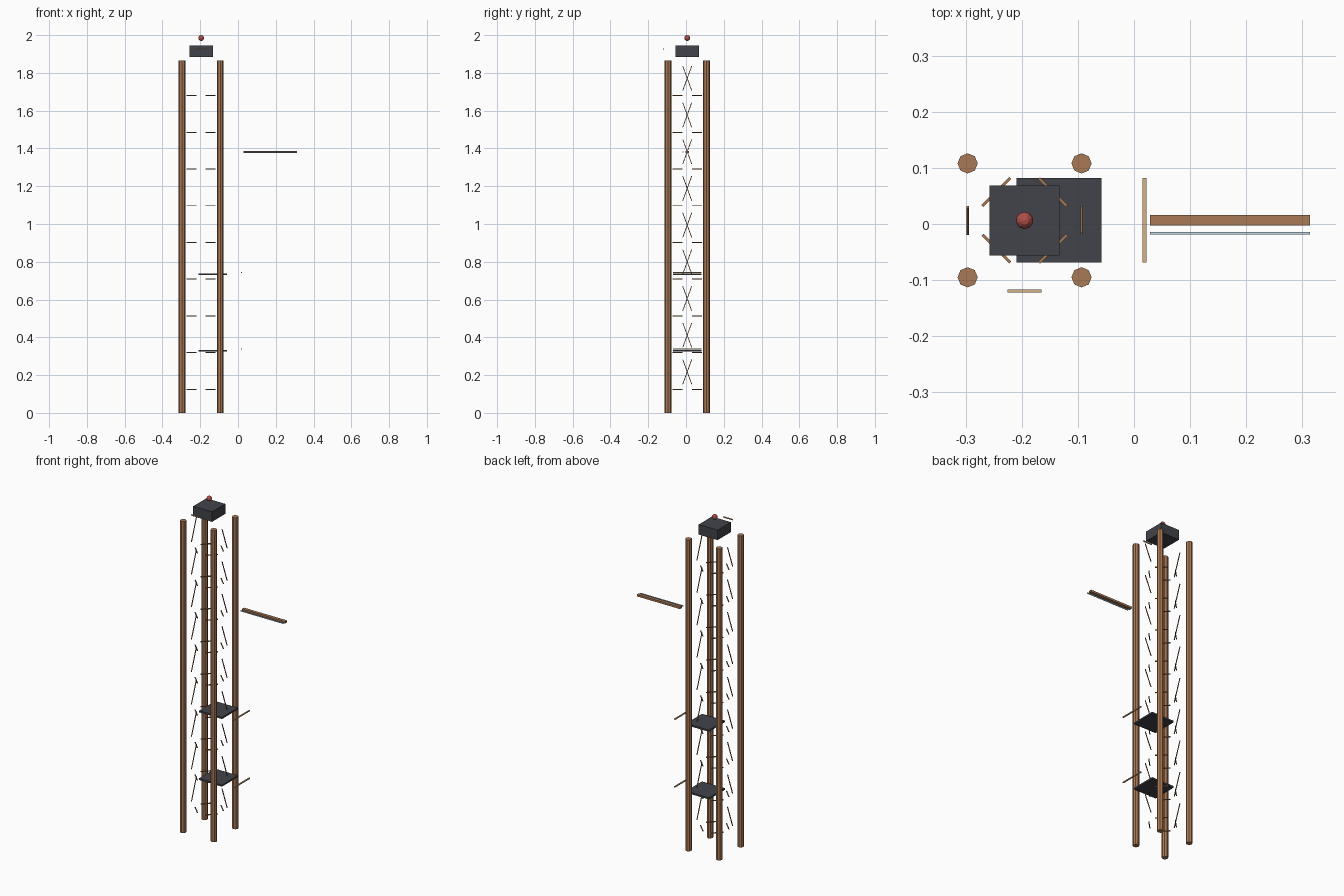
import bpy
from math import radians

if "Cube" in bpy.data.objects:
    bpy.data.objects.remove(bpy.data.objects["Cube"])

CX, CY = -0.195, 0.0065      # tower axis
HALF = 0.1015                # half spacing of the posts


def material(name, rgb):
    m = bpy.data.materials.new(name)
    m.diffuse_color = (*rgb, 1)
    m.use_nodes = True
    m.node_tree.nodes["Principled BSDF"].inputs["Base Color"].default_value = m.diffuse_color
    return m


WOOD = material("wood", (0.40, 0.19, 0.09))
PALE = material("pale_wood", (0.68, 0.45, 0.22))
DARK = material("dark_metal", (0.055, 0.057, 0.068))
RED = material("red_lamp", (0.45, 0.08, 0.07))
BLUE = material("pale_blue", (0.50, 0.66, 0.76))


def finish(name, mat):
    ob = bpy.context.object
    ob.name = name
    ob.data.materials.append(mat)
    return ob


def box(name, loc, size, mat, rot=(0, 0, 0)):
    bpy.ops.mesh.primitive_cube_add(size=1, location=loc, rotation=[radians(a) for a in rot])
    bpy.context.object.scale = size
    return finish(name, mat)


# Four octagonal corner posts
for sx in (-1, 1):
    for sy in (-1, 1):
        bpy.ops.mesh.primitive_cylinder_add(
            vertices=8, radius=0.018, depth=1.865,
            location=(CX + sx * HALF, CY + sy * HALF, 0.9325))
        finish("corner_post", WOOD)

for i in range(9):
    z = 0.125 + i * 0.1943
    # Horizontal corner braces, arranged as a diamond
    for sx in (-1, 1):
        for sy in (-1, 1):
            box("corner_brace", (CX + sx * 0.0505, CY + sy * 0.0505, z),
                (0.07, 0.005, 0.005), WOOD, (0, 0, -45 * sx * sy))
    # Leaning braces on the left and right sides
    for sx in (-1, 1):
        box("leaning_brace", (CX + sx * HALF, CY, z + 0.092),
            (0.004, 0.004, 0.14), WOOD, (20 * sx, 0, 0))

# Landing platforms with a rail beside each
for z in (0.329, 0.734):
    box("platform", (-0.1335, CY, z), (0.151, 0.151, 0.010), DARK)
    box("platform_rail", (0.0185, CY, z + 0.009), (0.007, 0.151, 0.006), PALE)

# Side arm and its cable
box("side_arm", (0.171, CY, 1.381), (0.285, 0.019, 0.012), WOOD)
box("arm_cable", (0.171, -0.0165, 1.381), (0.285, 0.005, 0.005), BLUE)

# Cabin at the top, its front strip and lamp
box("top_cabin", (CX, CY, 1.915), (0.125, 0.125, 0.06), DARK)
box("front_strip", (CX, -0.1195, 1.927), (0.061, 0.005, 0.006), PALE)
bpy.ops.mesh.primitive_uv_sphere_add(segments=10, ring_count=6, radius=0.0155,
                                     location=(CX, CY, 1.9845))
finish("top_lamp", RED)
